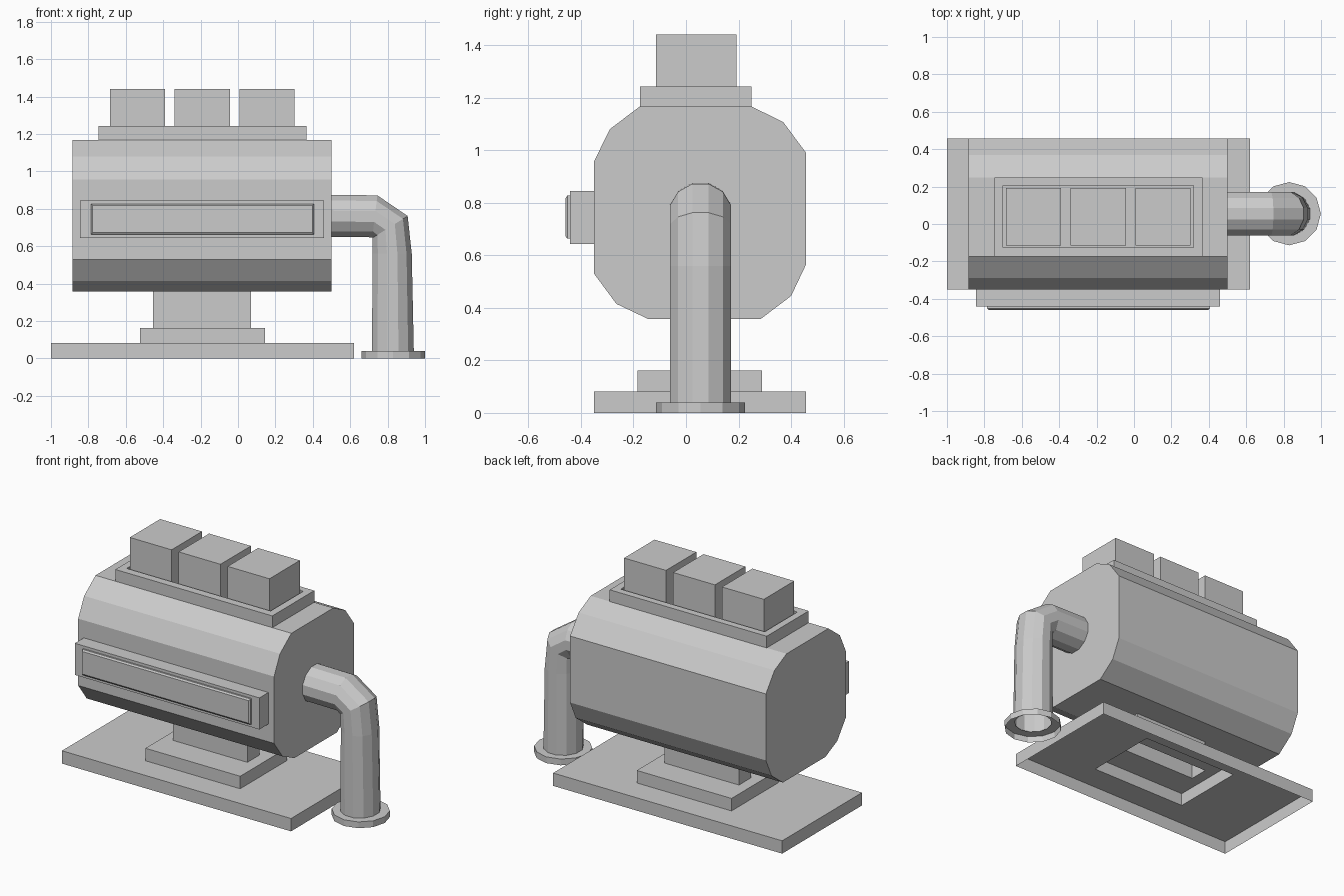
import bpy, bmesh
from math import sin, cos, pi
from mathutils import Vector

if "Cube" in bpy.data.objects:
    bpy.data.objects.remove(bpy.data.objects["Cube"])


def loft(name, rings, cap_start=False, cap_end=False):
    """Skin a series of matching closed rings into one flat-faced object."""
    bm = bmesh.new()
    vr = [[bm.verts.new(p) for p in r] for r in rings]
    n = len(vr[0])
    for a, b in zip(vr, vr[1:]):
        for i in range(n):
            j = (i + 1) % n
            bm.faces.new((a[i], a[j], b[j], b[i]))
    if cap_start:
        bm.faces.new(vr[0][::-1])
    if cap_end:
        bm.faces.new(vr[-1])
    if cap_start and cap_end:
        bmesh.ops.recalc_face_normals(bm, faces=bm.faces)
    me = bpy.data.meshes.new(name)
    bm.to_mesh(me)
    bm.free()
    ob = bpy.data.objects.new(name, me)
    bpy.context.collection.objects.link(ob)
    return ob


def rect(x0, x1, y0, y1, z):
    return [(x0, y0, z), (x1, y0, z), (x1, y1, z), (x0, y1, z)]


def rect_front(x0, x1, z0, z1, y):
    return [(x0, y, z0), (x1, y, z0), (x1, y, z1), (x0, y, z1)]


def circle(cx, cy, z, r, n=12):
    return [(cx + r * cos(2 * pi * i / n), cy + r * sin(2 * pi * i / n), z)
            for i in range(n)]


# Stepped base and neck: one shell, open underneath
plate = (-1.0, 0.62, -0.35, 0.457)
step = (-0.525, 0.145, -0.185, 0.29)
neck = (-0.455, 0.07, -0.005, 0.115)
loft("stepped_base", [rect(*plate, 0), rect(*plate, 0.082),
                      rect(*step, 0.082), rect(*step, 0.162),
                      rect(*neck, 0.162), rect(*neck, 0.36)])

# Main body: faceted profile run along x
profile = [(-0.35, 0.53), (-0.265, 0.415), (-0.145, 0.358), (0.285, 0.358),
           (0.40, 0.445), (0.457, 0.565), (0.457, 0.99), (0.37, 1.107),
           (0.248, 1.167), (-0.175, 1.167), (-0.29, 1.08), (-0.35, 0.957)]
loft("body", [[(x, y, z) for y, z in profile] for x in (-0.885, 0.5)], True, True)

# Raised front panel with a chamfered inner slab
inner = (-0.785, 0.405, 0.663, 0.827)
loft("front_panel", [rect_front(-0.845, 0.46, 0.643, 0.845, -0.35),
                     rect_front(-0.845, 0.46, 0.643, 0.845, -0.441),
                     rect_front(*inner, -0.441),
                     rect_front(*inner, -0.452),
                     rect_front(-0.777, 0.397, 0.673, 0.817, -0.459)], True, True)

# Top tray with a shallow recess
tray = (-0.745, 0.365, -0.175, 0.249)
hole = (-0.70, 0.318, -0.125, 0.205)
loft("top_tray", [rect(*tray, 1.167), rect(*tray, 1.242),
                  rect(*hole, 1.242), rect(*hole, 1.19)], cap_end=True)

# Three blocks standing in the tray
for i in range(3):
    x = -0.685 + 0.346 * i
    block = (x, x + 0.296, -0.115, 0.192)
    loft(f"top_block_{i + 1}", [rect(*block, 1.19), rect(*block, 1.44)], True, True)

# Bent pipe: each ring spans an outer and an inner (x, z) point of the bend
bends = [((0.50, 0.875), (0.50, 0.65)), ((0.745, 0.872), (0.718, 0.648)),
         ((0.907, 0.762), (0.72, 0.645)), ((0.929, 0.56), (0.72, 0.56)),
         ((0.94, 0.04), (0.716, 0.04))]
rings = []
for outer, inn in bends:
    o, i = Vector((outer[0], 0.055, outer[1])), Vector((inn[0], 0.055, inn[1]))
    mid, u, v = (o + i) / 2, (o - i) / 2, Vector((0, 0.116, 0))
    rings.append([mid + u * cos(a) + v * sin(a)
                  for a in ((k + 0.5) * pi / 6 for k in range(12))])
    # keep the flats of the 12-gon on the measured outline
    rings[-1] = [mid + (p - mid) / cos(pi / 12) for p in rings[-1]]
loft("pipe", [r[::-1] for r in rings])

# Pipe foot flange: open underneath
loft("pipe_flange", [circle(0.83, 0.055, 0, 0.169), circle(0.83, 0.055, 0.04, 0.169),
                     circle(0.828, 0.055, 0.04, 0.11)])
